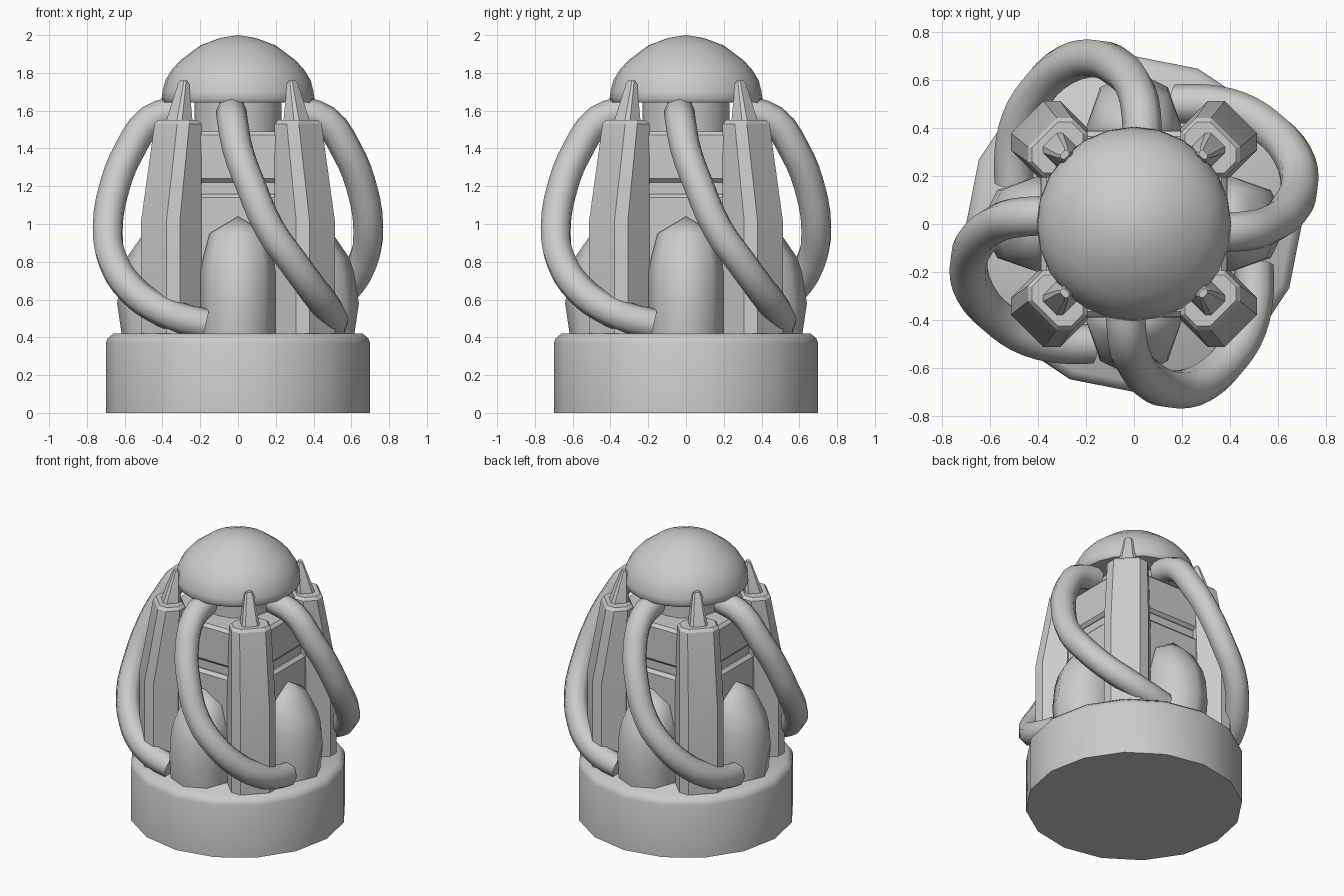
import bpy, bmesh, math
from mathutils import Matrix, Vector

cube = bpy.data.objects.get("Cube")
if cube:
    bpy.data.objects.remove(cube, do_unlink=True)

grey = bpy.data.materials.new("plain grey")
grey.use_nodes = True
grey.diffuse_color = (0.6, 0.6, 0.6, 1)
grey.node_tree.nodes["Principled BSDF"].inputs["Base Color"].default_value = (0.6, 0.6, 0.6, 1)


def finish(ob, angle):
    """Give the object its material and shading."""
    ob.data.materials.clear()
    ob.data.materials.append(grey)
    bpy.ops.object.select_all(action='DESELECT')
    ob.select_set(True)
    bpy.context.view_layer.objects.active = ob
    bpy.ops.object.shade_smooth_by_angle(angle=math.radians(angle))


def loft(name, rings, angle=35, matrix=Matrix()):
    """Skin a stack of closed rings and cap both ends."""
    bm = bmesh.new()
    loops = [[bm.verts.new(p) for p in ring] for ring in rings]
    n = len(loops[0])
    for a, b in zip(loops, loops[1:]):
        for i in range(n):
            j = (i + 1) % n
            bm.faces.new((a[i], a[j], b[j], b[i]))
    bm.faces.new(loops[0])
    bm.faces.new(loops[-1])
    bmesh.ops.remove_doubles(bm, verts=bm.verts, dist=0.0005)
    bmesh.ops.recalc_face_normals(bm, faces=bm.faces)
    bm.transform(matrix)
    mesh = bpy.data.meshes.new(name)
    bm.to_mesh(mesh)
    bm.free()
    ob = bpy.data.objects.new(name, mesh)
    bpy.context.collection.objects.link(ob)
    finish(ob, angle)
    return ob


def oval(z, rx, ry, sides, cx=0):
    turns = [math.tau * i / sides for i in range(sides)]
    return [(cx + rx * math.cos(t), ry * math.sin(t), z) for t in turns]


def lathe(name, profile, sides, angle=35):
    return loft(name, [oval(z, r, r, sides) for r, z in profile], angle)


def chamfered(z, x0, x1, h, c):
    """Rectangle ring from x0 to x1, half width h, corners cut by c."""
    half = [(x0, h - c), (x0 + c, h), (x1 - c, h), (x1, h - c)]
    return [(x, y, z) for x, y in half] + [(x, -y, z) for x, y in reversed(half)]


def block(name, half, z0, z1, bevel):
    levels = [(z0, half - bevel), (z0 + bevel, half), (z1 - bevel, half), (z1, half - bevel)]
    return loft(name, [chamfered(z, -h, h, h, 0.03) for z, h in levels], 20)


# Round base, neck and dome
lathe("base", [(0.7, 0), (0.7, 0.37), (0.69, 0.395), (0.66, 0.42)], 16, 50)
lathe("neck", [(0.23, 1.45), (0.23, 1.66)], 16)
lathe("dome", [(0.39, 1.643), (0.405, 1.662), (0.4, 1.7), (0.385, 1.76), (0.352, 1.815),
               (0.307, 1.865), (0.2, 1.945), (0.095, 1.985), (0.0001, 2)], 24, 50)

# Square body with a recessed seam
block("lower_body", 0.39, 0.4, 1.16, 0.02)
block("body_seam", 0.36, 1.12, 1.26, 0.01)
block("upper_body", 0.385, 1.22, 1.49, 0.02)

tube_path = [(-0.035, -0.3, 1.60), (-0.03, -0.46, 1.55), (0, -0.575, 1.39),
             (0.065, -0.65, 1.21), (0.17, -0.69, 0.97), (0.29, -0.66, 0.8),
             (0.4, -0.56, 0.65), (0.47, -0.44, 0.56), (0.5, -0.3, 0.5), (0.5, -0.17, 0.47)]


def tube(name, matrix):
    curve = bpy.data.curves.new(name, 'CURVE')
    curve.dimensions = '3D'
    curve.bevel_depth = 0.082
    curve.bevel_resolution = 2
    curve.resolution_u = 3
    curve.use_fill_caps = True
    spline = curve.splines.new('BEZIER')
    spline.bezier_points.add(len(tube_path) - 1)
    for point, co in zip(spline.bezier_points, tube_path):
        point.co = matrix @ Vector(co)
        point.handle_left_type = point.handle_right_type = 'AUTO'
    ob = bpy.data.objects.new(name, curve)
    bpy.context.collection.objects.link(ob)
    bpy.ops.object.select_all(action='DESELECT')
    ob.select_set(True)
    bpy.context.view_layer.objects.active = ob
    bpy.ops.object.convert(target='MESH')
    finish(bpy.context.object, 50)


# Four-fold parts: rounded side pods, corner pillars with spikes, bent tubes
pod_levels = [(0.41, 0.215, 0.2), (0.58, 0.24, 0.2), (0.74, 0.215, 0.2),
              (0.82, 0.19, 0.185), (0.95, 0.1, 0.15), (1.04, 0.0001, 0.0001)]
for i, side in enumerate(("left", "back", "right", "front")):
    turn = Matrix.Rotation(i * math.pi / 2, 4, 'Z')
    corner = turn @ Matrix.Rotation(math.pi / 4, 4, 'Z')
    loft(side + "_pod", [oval(z, rx, ry, 8, 0.4) for z, rx, ry in pod_levels], 60, turn)
    loft(side + "_pillar", [chamfered(0.4, 0.37, 0.63, 0.145, 0.05),
                            chamfered(1.02, 0.37, 0.63, 0.145, 0.05),
                            chamfered(1.53, 0.36, 0.54, 0.13, 0.045),
                            chamfered(1.55, 0.375, 0.525, 0.115, 0.04)], 25, corner)
    loft(side + "_spike", [chamfered(1.54, 0.38, 0.5, 0.06, 0.02),
                           chamfered(1.74, 0.385, 0.43, 0.03, 0.01),
                           chamfered(1.76, 0.395, 0.42, 0.02, 0.008)], 25, corner)
    tube(side + "_tube", turn @ Matrix.Rotation(math.pi / 2, 4, 'Z'))
